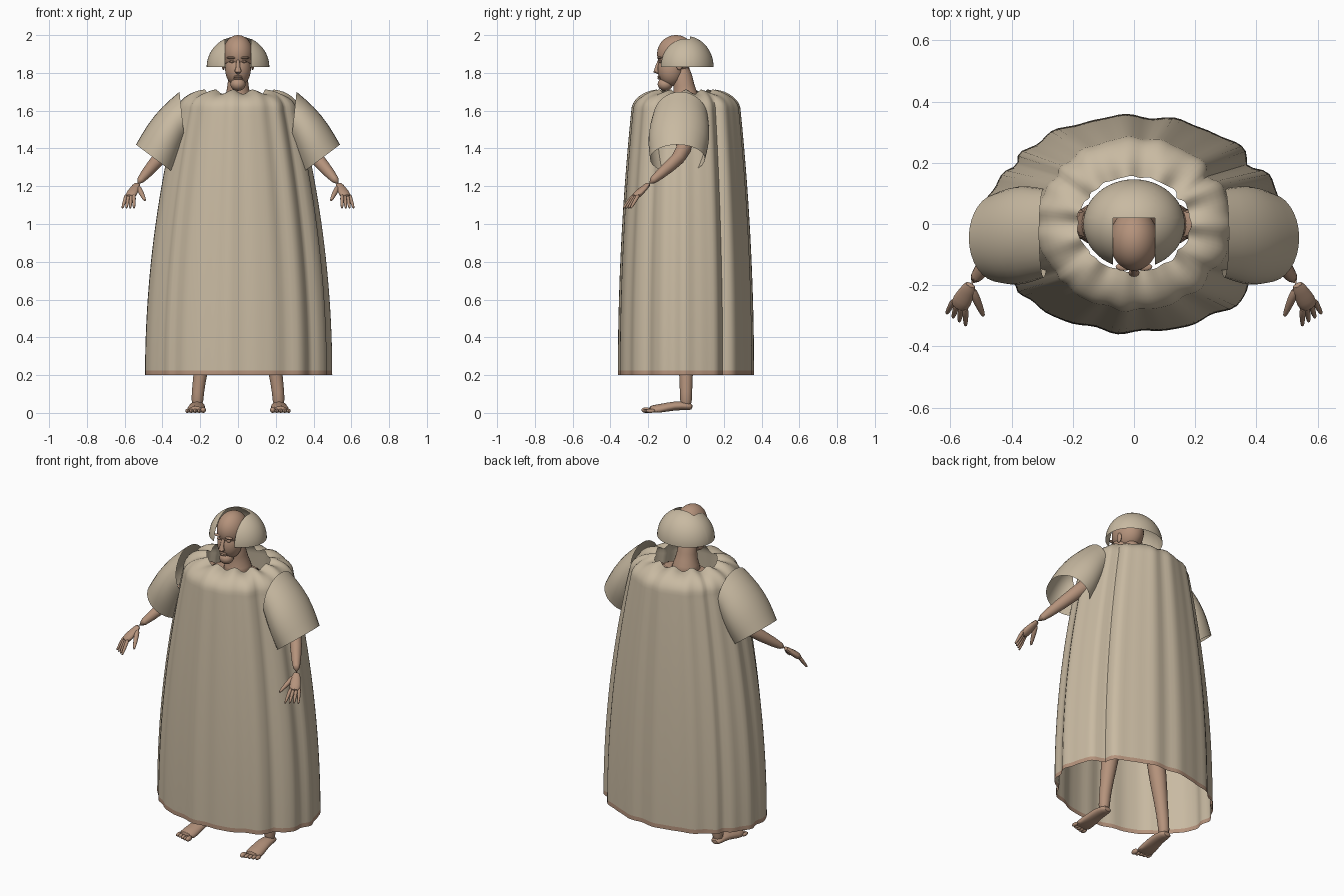
import bpy, bmesh, math
from mathutils import Vector

old = bpy.data.objects.get("Cube")
if old:
    bpy.data.objects.remove(old, do_unlink=True)


def make_material(name, rgb):
    mat = bpy.data.materials.new(name)
    mat.use_nodes = True
    mat.diffuse_color = (*rgb, 1)
    mat.node_tree.nodes["Principled BSDF"].inputs["Base Color"].default_value = (*rgb, 1)
    return mat


cloth = make_material("beige cloth", (0.58, 0.49, 0.36))
skin = make_material("warm skin", (0.46, 0.29, 0.2))


def lerp(a, b, f):
    return a + (b - a) * f


def finish(name, bm, materials, subdivisions=0):
    """Turn a bmesh into a smooth shaded object."""
    bmesh.ops.recalc_face_normals(bm, faces=bm.faces)
    mesh = bpy.data.meshes.new(name)
    for face in bm.faces:
        face.smooth = True
    bm.to_mesh(mesh)
    bm.free()
    mesh.set_sharp_from_angle(angle=math.radians(45))
    for mat in materials:
        mesh.materials.append(mat)
    obj = bpy.data.objects.new(name, mesh)
    bpy.context.collection.objects.link(obj)
    if subdivisions:
        modifier = obj.modifiers.new("smooth", "SUBSURF")
        modifier.levels = modifier.render_levels = subdivisions


def finish_pair(name, bm, materials, subdivisions=0):
    """Make the left part and its mirror image on the right."""
    mirrored = bm.copy()
    for vert in mirrored.verts:
        vert.co.x = -vert.co.x
    finish("left_" + name, bm, materials, subdivisions)
    finish("right_" + name, mirrored, materials, subdivisions)


def angles(count):
    return [math.tau * k / count for k in range(count)]


def loft(bm, rings, caps=False):
    loops = [[bm.verts.new(point) for point in ring] for ring in rings]
    for lower, upper in zip(loops, loops[1:]):
        for i in range(len(lower)):
            bm.faces.new((lower[i - 1], lower[i], upper[i], upper[i - 1]))
    if caps:
        bm.faces.new(loops[0])
        bm.faces.new(loops[-1])


def tube(bm, points, radii, flat=1, ref=(0, 1, 0), sides=12):
    """Sweep an ellipse along a path; flat squashes it across its width."""
    points = [Vector(point) for point in points]
    last = len(points) - 1
    rings = []
    for i, (point, radius) in enumerate(zip(points, radii)):
        direction = points[min(i + 1, last)] - points[max(i - 1, 0)]
        across = direction.cross(Vector(ref)).normalized() * radius
        other = across.cross(direction.normalized()) * flat
        rings.append([point + across * math.cos(t) + other * math.sin(t)
                      for t in angles(sides)])
    loft(bm, rings, caps=True)


def blob(bm, centre, radii, segments=12):
    made = bmesh.ops.create_uvsphere(bm, u_segments=segments, v_segments=segments, radius=1)
    for vert in made["verts"]:
        vert.co = Vector(c + r * q for c, r, q in zip(centre, radii, vert.co))


# Robe: tapering pleated tube, open at the hem and rounded in to the neck
HEM, SHOULDER, STEP = 0.2, 1.6, 0.025


def pleat(t):
    """Relative depth of the folds, with deep creases beside the side seams."""
    wave = 0.014 * math.cos(15 * t) + 0.008 * math.cos(23 * t + 1)
    seam = abs(abs(math.cos(t)) - 0.82) / 0.04
    return wave - 0.05 * math.exp(-seam * seam)


def robe_ring(z, width, depth, ruffle):
    return [(width * (1 + pleat(t)) * math.cos(t),
             depth * (1 + pleat(t)) * math.sin(t),
             z + ruffle * math.cos(11 * t)) for t in angles(120)]


rings = []
for i in range(round((SHOULDER - HEM) / STEP) + 1):
    rise = i * STEP / (SHOULDER - HEM)
    width, depth = 0.49 - 0.17 * rise ** 2, 0.355 - 0.07 * rise ** 2
    rings.append(robe_ring(HEM + i * STEP, width, depth, 0))
for i in range(1, 9):
    turn = i / 8 * math.pi / 2
    inward = 1 - math.cos(turn)
    rings.append(robe_ring(SHOULDER + 0.1 * math.sin(turn), lerp(width, 0.185, inward),
                           lerp(depth, 0.155, inward), 0.012 * inward))
bm = bmesh.new()
loft(bm, rings)
for face in bm.faces:
    if face.calc_center_median().z < HEM + STEP:      # hem band
        face.material_index = 1
finish("robe", bm, [cloth, skin])

# Body under the robe, with the neck
bm = bmesh.new()
tube(bm, [(0, 0, z) for z in (0.85, 0.95, 1.2, 1.58, 1.65)],
     (0.1, 0.18, 0.14, 0.2, 0.16), flat=0.6, sides=20)
tube(bm, [(0, 0, 1.6), (0, 0, 1.67), (0, -0.01, 1.72), (0, -0.03, 1.85)],
     (0.1, 0.075, 0.055, 0.055))
finish("torso_and_neck", bm, [skin], 1)

# Head: skull, face and jaw, then the features
bm = bmesh.new()
blob(bm, (0, -0.053, 1.9), (0.08, 0.1, 0.1), 32)
blob(bm, (0, -0.08, 1.82), (0.068, 0.07, 0.09), 32)
blob(bm, (0, -0.11, 1.74), (0.04, 0.04, 0.035), 20)
finish("head", bm, [skin])
bm = bmesh.new()
tube(bm, [(0, -0.14, 1.87), (0, -0.155, 1.83), (0, -0.16, 1.81), (0, -0.14, 1.8)],
     (0.009, 0.011, 0.018, 0.012), flat=0.8)
for z in (1.77, 1.78):
    blob(bm, (0, -0.142, z), (0.024, 0.009, 0.006))
for x in (-1, 1):
    blob(bm, (x * 0.034, -0.14, 1.88), (0.026, 0.013, 0.007))
    blob(bm, (x * 0.032, -0.135, 1.86), (0.014, 0.012, 0.007))
    blob(bm, (x * 0.077, -0.035, 1.845), (0.009, 0.018, 0.03))
finish("face_features", bm, [skin])

# Bowl shaped hair, cut open above the face
RIM, GAP, CROWN = 1.83, 0.068, 0.02
bm = bmesh.new()
blob(bm, (0, 0, RIM), (0.166, 0.146, 0.165), 48)
for plane_co, plane_no in (((0, 0, RIM), (0, 0, 1)), ((GAP, 0, 0), (1, 0, 0)),
                           ((-GAP, 0, 0), (1, 0, 0)), ((0, CROWN, 0), (0, 1, 0))):
    bmesh.ops.bisect_plane(bm, geom=bm.verts[:] + bm.edges[:] + bm.faces[:],
                           plane_co=plane_co, plane_no=plane_no)
doomed = []
for face in bm.faces:
    centre = face.calc_center_median()
    if centre.z < RIM or (abs(centre.x) < GAP and centre.y < CROWN):
        doomed.append(face)
bmesh.ops.delete(bm, geom=doomed, context="FACES")
finish("bowl_hair", bm, [cloth])

# Wide open sleeves, lofted between a shoulder ring and a cuff ring
shoulder_top, shoulder_bottom = Vector((0.31, -0.03, 1.7)), Vector((0.28, -0.03, 1.42))
cuff_top, cuff_bottom = Vector((0.54, -0.045, 1.42)), Vector((0.34, -0.045, 1.27))
rings = []
for i in range(7):
    along = i / 6
    bulge = math.sin(math.pi * along)
    top = lerp(shoulder_top, cuff_top, along) + Vector((1, 0, 1)) * 0.015 * bulge
    bottom = lerp(shoulder_bottom, cuff_bottom, along)
    half_depth = Vector((0, 0.145 + 0.015 * bulge, 0))
    rings.append([lerp(bottom, top, 0.5 + math.cos(t) / 2) + half_depth * math.sin(t)
                  for t in angles(32)])
bm = bmesh.new()
loft(bm, rings)
finish_pair("sleeve", bm, [cloth])

# Arms
elbow, wrist = Vector((0.39, 0, 1.38)), Vector((0.535, -0.2, 1.21))
bm = bmesh.new()
tube(bm, [(0.15, 0, 1.6), (0.22, 0, 1.55), elbow, lerp(elbow, wrist, 0.4), wrist],
     (0.055, 0.055, 0.04, 0.036, 0.021))
finish_pair("arm", bm, [skin], 1)

# Hands: palm, four spread fingers and a thumb
knuckles = Vector((0.572, -0.27, 1.145))
spread, reach = Vector((0.014, 0.009, 0)), Vector((0.01, -0.045, -0.065))
bm = bmesh.new()
tube(bm, [lerp(wrist, knuckles, f) for f in (-0.1, 0.3, 0.7, 1.1)],
     (0.02, 0.026, 0.034, 0.03), flat=0.6, ref=(0, 0, 1))
for i in range(4):
    offset = spread * (i - 1.5)
    tube(bm, [knuckles + offset * (1 + f / 2) + reach * f for f in (-0.2, 0.2, 0.6, 1)],
         (0.011, 0.011, 0.009, 0.006), sides=8)
thumb_tip = Vector((0.49, -0.305, 1.12))
tube(bm, [lerp(wrist, thumb_tip, f) for f in (0.1, 0.4, 0.7, 1)],
     (0.014, 0.016, 0.012, 0.007), sides=8)
finish_pair("hand", bm, [skin], 1)

# Legs
hip, ankle = Vector((0.09, 0, 0.95)), Vector((0.215, 0, 0.1))
bm = bmesh.new()
tube(bm, [lerp(hip, ankle, f) for f in (0, 0.25, 0.5, 0.65, 0.85, 1)] + [(0.215, 0, 0.03)],
     (0.085, 0.075, 0.052, 0.053, 0.038, 0.033, 0.034))
finish_pair("leg", bm, [skin], 1)

# Feet, flat on the ground, with toes
bm = bmesh.new()
tube(bm, [(0.215, 0.035, 0.03), (0.215, 0.015, 0.035), (0.216, -0.06, 0.04),
          (0.222, -0.14, 0.015), (0.224, -0.2, 0.01)],
     (0.022, 0.036, 0.042, 0.05, 0.05), flat=0.6, ref=(0, 0, 1), sides=16)
for i in range(5):
    size = 0.011 if i else 0.015
    blob(bm, (0.184 + 0.021 * i, 0.006 * i - 0.212, size), (size, 0.025, size))
for vert in bm.verts:
    vert.co.z = max(vert.co.z, 0)
finish_pair("foot", bm, [skin], 1)
